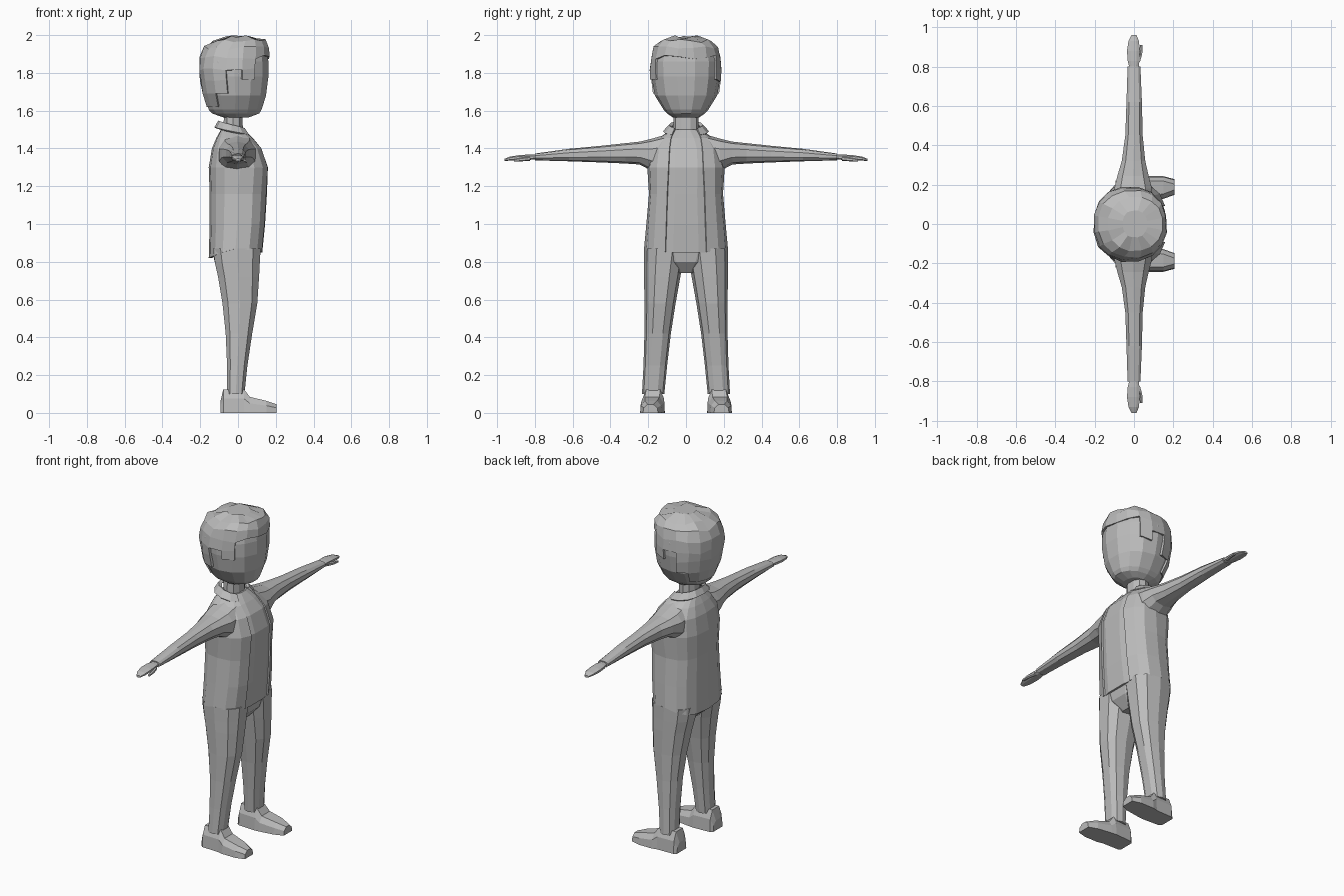
import bpy, bmesh, math, random
from mathutils import Vector

if "Cube" in bpy.data.objects:
    bpy.data.objects.remove(bpy.data.objects["Cube"])

random.seed(4)
grey = bpy.data.materials.new("plain grey")
grey.diffuse_color = (0.5, 0.5, 0.5, 1)
grey.use_nodes = True
grey.node_tree.nodes["Principled BSDF"].inputs["Base Color"].default_value = grey.diffuse_color


def loft(name, rings, closed=True, caps=True, keep=None, thick=0):
    """Skin a list of equal-length point rings with flat faces."""
    bm = bmesh.new()
    rows = [[bm.verts.new(p) for p in r] for r in rings]
    n = len(rows[0])
    for a, b in zip(rows, rows[1:]):
        for i in range(n if closed else n - 1):
            j = (i + 1) % n
            bm.faces.new((a[i], a[j], b[j], b[i]))
    if caps:
        bm.faces.new(rows[0][::-1])
        bm.faces.new(rows[-1])
    bmesh.ops.recalc_face_normals(bm, faces=bm.faces)
    if keep:
        drop = [f for f in bm.faces if not keep(f.calc_center_median())]
        bmesh.ops.delete(bm, geom=drop, context='FACES')
    me = bpy.data.meshes.new(name)
    bm.to_mesh(me)
    bm.free()
    me.materials.append(grey)
    ob = bpy.data.objects.new(name, me)
    bpy.context.collection.objects.link(ob)
    if thick:
        m = ob.modifiers.new("thickness", 'SOLIDIFY')
        m.thickness = thick
        m.offset = -1
    return ob


def spow(v, p):
    return math.copysign(abs(v) ** p, v)


def oval(z, x0, x1, y0, y1, n=12, p=0.85, gap=0.0, zfun=None):
    """Rounded section at height z; gap leaves an opening at the front (+x)."""
    cx, rx, cy, ry = (x0 + x1) / 2, (x1 - x0) / 2, (y0 + y1) / 2, (y1 - y0) / 2
    t0 = math.asin((gap / ry) ** (1 / p)) if gap else 0
    out = []
    for i in range(n):
        t = t0 + (2 * math.pi - 2 * t0) * i / (n - 1) if gap else 2 * math.pi * (i + .5) / n
        c, s = math.cos(t), math.sin(t)
        out.append(Vector((cx + rx * spow(c, p), cy + ry * spow(s, p),
                           z + (zfun(c) if zfun else 0))))
    return out


# head
head = [(1.565, -.08, .06, .07), (1.585, -.14, .115, .10), (1.605, -.158, .128, .118),
        (1.68, -.18, .152, .165), (1.78, -.20, .165, .183), (1.86, -.203, .165, .185),
        (1.92, -.178, .155, .17), (1.965, -.12, .12, .125), (1.98, -.05, .05, .06)]
loft("head", [oval(z, a, b, -r, r, 14, 0.9) for z, a, b, r in head])

# hair: shell around the skull, open over the face, lumpy on the crown
hair = [(1.62, -.168, .14, .135), (1.69, -.19, .16, .178), (1.76, -.207, .167, .192),
        (1.82, -.213, .171, .196), (1.885, -.208, .172, .192), (1.935, -.185, .168, .175),
        (1.972, -.135, .15, .14), (1.992, -.06, .07, .07)]
rings = [oval(z, a, b, -r, r, 16, 0.9) for z, a, b, r in hair]
for r in rings[2:]:
    for v in r:
        v.z += random.uniform(-.012, .008)
        v.x *= random.uniform(.96, 1.0)
        v.y *= random.uniform(.96, 1.01)


def hairy(c):
    a = math.degrees(abs(math.atan2(c.y, c.x + .02)))
    low = 1.89 if a < 50 else 1.74 if a < 78 else 1.80 if a < 105 else 1.70 if a < 130 else 1.62
    return c.z > low


loft("hair", rings, keep=hairy, thick=.014)

# neck
loft("neck", [oval(z, a, b, -r, r, 10) for z, a, b, r in
              [(1.42, -.09, .04, .075), (1.50, -.08, .028, .068), (1.60, -.075, .025, .066)]])

# jacket, open at the front, with the shirt just inside
coat = [(.87, -.155, .135, .222, .11), (1.0, -.15, .15, .21, .105), (1.16, -.15, .16, .196, .10),
        (1.30, -.155, .165, .205, .093), (1.40, -.138, .13, .19, .088),
        (1.455, -.115, .085, .145, .08), (1.50, -.09, .04, .078, .06)]


def hem(c):
    return -.05 * max(0, -c) - .02 * max(0, c)


loft("jacket", [oval(z, a, b, -r, r, 15, .75, g, hem if i == 0 else None)
                for i, (z, a, b, r, g) in enumerate(coat)], closed=False, caps=False, thick=.015)
loft("shirt", [oval(z - (.02 if i == 0 else 0), a + .014, b - .004, -r + .014, r - .014, 14, .75)
               for i, (z, a, b, r, g) in enumerate(coat)])


# turned-down collar, lower towards the front
def slope(c):
    return -.022 * c


loft("collar", [oval(1.515, -.088, .04, -.075, .075, 11, .85, .055, slope),
                oval(1.525, -.105, .05, -.09, .09, 11, .85, .06, slope),
                oval(1.49, -.125, .075, -.122, .122, 11, .85, .075, slope)],
     closed=False, caps=False, thick=.01)

# hips
loft("hips", [oval(z, a, b, -r, r, 12, .75) for z, a, b, r in
              [(.90, -.138, .128, .212), (.80, -.128, .112, .14), (.74, -.06, .06, .06)]])

# rows: y, x half-range and z range for the sleeve and the hand
sleeve = [(.10, -.105, .10, 1.27, 1.475), (.18, -.105, .095, 1.28, 1.452),
          (.245, -.088, .078, 1.315, 1.436), (.32, -.065, .06, 1.32, 1.428),
          (.45, -.046, .046, 1.326, 1.414), (.62, -.04, .042, 1.332, 1.398),
          (.80, -.034, .034, 1.337, 1.373)]
hand = [(.79, -.024, .024, 1.343, 1.367), (.83, -.034, .03, 1.338, 1.369),
        (.88, -.038, .032, 1.337, 1.366), (.93, -.03, .027, 1.335, 1.358),
        (.96, -.014, .014, 1.333, 1.346)]
thumb = [(.825, .01, .032, 1.335, 1.357), (.865, .024, .043, 1.332, 1.352),
         (.91, .03, .043, 1.330, 1.343)]
leg = [(.87, -.138, .125, .004, .222), (.79, -.126, .12, .018, .222), (.72, -.11, .116, .03, .222),
       (.58, -.086, .106, .055, .22), (.42, -.068, .078, .08, .22), (.25, -.06, .052, .10, .225),
       (.10, -.06, .036, .115, .233)]
shoe = [(-.093, .13, .22, .06), (-.078, .118, .232, .125), (.032, .112, .235, .125),
        (.062, .115, .243, .085), (.15, .128, .243, .064), (.205, .148, .228, .045)]


def along_y(rows, s, n):
    """Turn sections so that they run sideways along the arm."""
    return [[(p.x, s * y, p.y) for p in oval(0, a, b, z0, z1, n)] for y, a, b, z0, z1 in rows]


for s, side in ((1, "left"), (-1, "right")):
    loft(side + "_sleeve", along_y(sleeve, s, 10))
    loft(side + "_hand", along_y(hand, s, 8))
    loft(side + "_thumb", along_y(thumb, s, 6))
    loft(side + "_trouser_leg",
         [[(p.x, s * p.y, p.z) for p in oval(z, a, b, y0, y1, 10, .8)] for z, a, b, y0, y1 in leg])
    # shoe: low wedge with chamfered upper edges
    loft(side + "_shoe",
         [[(x, s * y, z) for y, z in ((y0, 0), (y1, 0), (y1 - .004, .6 * h), (y1 - .025, h),
                                      (y0 + .025, h), (y0 + .004, .6 * h))]
          for x, y0, y1, h in shoe])
